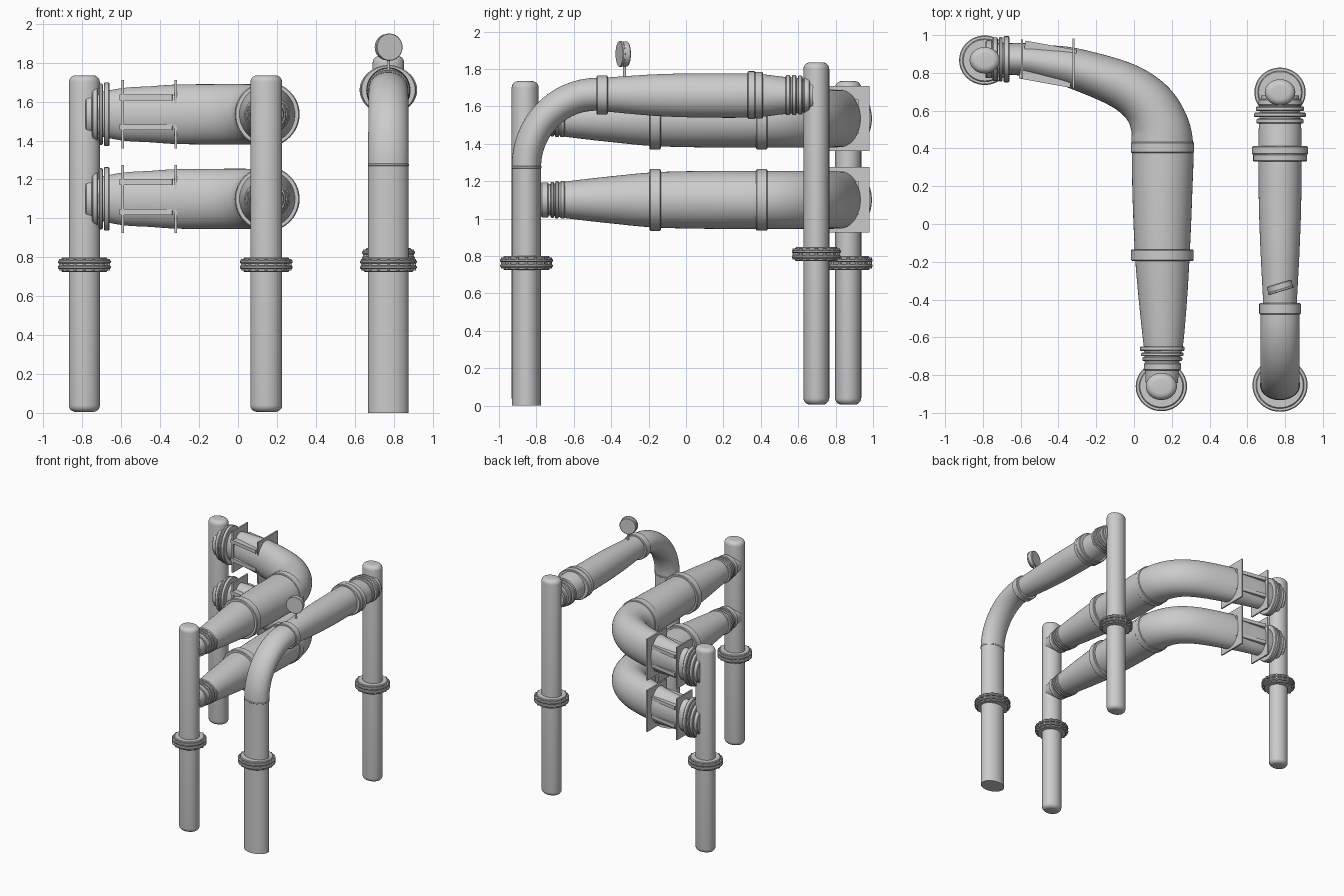
import bpy, bmesh, math
from mathutils import Vector, Matrix

if "Cube" in bpy.data.objects:
    bpy.data.objects.remove(bpy.data.objects["Cube"])

X, Y, Z = Vector((1, 0, 0)), Vector((0, 1, 0)), Vector((0, 0, 1))
SEG = 48


def finish(name, bm, angle=35):
    bmesh.ops.recalc_face_normals(bm, faces=bm.faces)
    me = bpy.data.meshes.new(name)
    bm.to_mesh(me)
    bm.free()
    ob = bpy.data.objects.new(name, me)
    bpy.context.collection.objects.link(ob)
    bpy.ops.object.select_all(action='DESELECT')
    ob.select_set(True)
    bpy.context.view_layer.objects.active = ob
    bpy.ops.object.shade_smooth_by_angle(angle=math.radians(angle))
    return ob


def loft(bm, sections, b):
    """Skin elliptical sections (centre, tangent, ra, rb); rb lies along b."""
    rings = []
    for p, t, ra, rb in sections:
        n = t.cross(b).normalized()
        rings.append([bm.verts.new(p + n * ra * math.cos(a) + b * rb * math.sin(a))
                      for a in (2 * math.pi * i / SEG for i in range(SEG))])
    for r0, r1 in zip(rings, rings[1:]):
        for i in range(SEG):
            j = (i + 1) % SEG
            bm.faces.new((r0[i], r0[j], r1[j], r1[i]))
    bm.faces.new(rings[0][::-1])
    bm.faces.new(rings[-1])


def tube(name, pts, b, steps=6):
    """Smooth tube through (x, y, z, ra, rb) points."""
    def cr(p0, p1, p2, p3, t):
        return [0.5 * (2 * q1 + (q2 - q0) * t + (2 * q0 - 5 * q1 + 4 * q2 - q3) * t * t
                       + (3 * q1 - q0 - 3 * q2 + q3) * t ** 3)
                for q0, q1, q2, q3 in zip(p0, p1, p2, p3)]
    ext = [pts[0]] + list(pts) + [pts[-1]]
    path = [cr(*ext[i:i + 4], k / steps) for i in range(len(pts) - 1) for k in range(steps)]
    path.append(pts[-1])
    pos = [Vector(q[:3]) for q in path]
    secs = []
    for i, q in enumerate(path):
        t = (pos[min(i + 1, len(pos) - 1)] - pos[max(i - 1, 0)]).normalized()
        secs.append((pos[i], t, q[3], q[4]))
    bm = bmesh.new()
    loft(bm, secs, b)
    return finish(name, bm)


def collar(name, c, t, b, w, ra, rb, e=0.005):
    """Bevelled band round a pipe."""
    c, t = Vector(c), Vector(t).normalized()
    bm = bmesh.new()
    loft(bm, [(c + t * d, t, ra - k, rb - k) for d, k in
              ((-w / 2, e), (-w / 2 + e, 0), (w / 2 - e, 0), (w / 2, e))], b)
    return finish(name, bm)


def post(name, x, y, z0, z1, rx, ry):
    """Upright pipe with rounded ends."""
    prof = []
    R = 0.035
    for k in range(6):
        a = math.pi / 2 * k / 5
        prof.append((z0 + R * (1 - math.sin(a)), R * (1 - math.cos(a))))
    prof = prof[::-1]
    prof += [(z0 + z1 - z, d) for z, d in prof[::-1]]
    bm = bmesh.new()
    loft(bm, [(Vector((x, y, z)), Z, rx - d, ry - d) for z, d in prof], Y)
    return finish(name, bm)


def flange(name, x, y, z, r):
    """Bolted joint on an upright pipe: core, two rims and bolts in the gap."""
    collar(name + "_core", (x, y, z), Z, Y, 0.074, r - 0.018, r - 0.022)
    for s, part in ((-1, "lower"), (1, "upper")):
        collar(f"{name}_{part}_rim", (x, y, z + s * 0.014), Z, Y, 0.018, r, r - 0.005)
    bm = bmesh.new()
    for i in range(16):
        a = 2 * math.pi * i / 16
        m = Matrix.Translation((x + (r - 0.013) * math.cos(a), y + (r - 0.018) * math.sin(a), z))
        bmesh.ops.create_cone(bm, cap_ends=True, segments=6, radius1=0.009, radius2=0.009,
                              depth=0.06, matrix=m)
    finish(name + "_bolts", bm)


def box(name, c, size, rz=0):
    bm = bmesh.new()
    bmesh.ops.create_cube(bm, size=1, matrix=Matrix.Translation(c)
                          @ Matrix.Rotation(rz, 4, 'Z') @ Matrix.Diagonal((*size, 1)))
    return finish(name, bm)


# upright posts and their flanges
post("back_left_post", -0.79, 0.867, 0.005, 1.735, 0.08, 0.07)
post("front_middle_post", 0.145, -0.86, 0.005, 1.735, 0.082, 0.072)
post("back_right_post", 0.773, 0.697, 0.005, 1.835, 0.081, 0.069)
flange("back_left_flange", -0.79, 0.867, 0.762, 0.136)
flange("front_middle_flange", 0.145, -0.86, 0.762, 0.136)
flange("back_right_flange", 0.773, 0.697, 0.81, 0.136)
flange("front_right_flange", 0.773, -0.853, 0.762, 0.146)

# two stacked curved pipes
for level, z in (("lower", 1.1), ("upper", 1.535)):
    tube(level + "_curved_pipe", [
        (0.147, -0.84, z, 0.085, 0.07), (0.15, -0.70, z, 0.095, 0.088),
        (0.155, -0.62, z, 0.107, 0.101), (0.153, -0.4, z, 0.128, 0.126),
        (0.15, -0.16, z, 0.145, 0.148), (0.15, 0.15, z, 0.158, 0.155),
        (0.15, 0.42, z, 0.163, 0.155), (0.125, 0.55, z, 0.15, 0.155),
        (0.055, 0.655, z, 0.137, 0.155), (-0.075, 0.74, z, 0.125, 0.155),
        (-0.31, 0.822, z, 0.108, 0.153), (-0.45, 0.85, z, 0.097, 0.144),
        (-0.6, 0.872, z, 0.086, 0.134), (-0.77, 0.872, z, 0.08, 0.1)], Z)
    # bands on the straight run and beside the front post
    for i, (y, w, ra, rb) in enumerate((
            (0.405, 0.06, 0.167, 0.165), (-0.165, 0.06, 0.166, 0.166),
            (-0.66, 0.025, 0.118, 0.1), (-0.69, 0.02, 0.112, 0.1),
            (-0.715, 0.02, 0.106, 0.096), (-0.755, 0.04, 0.098, 0.094))):
        collar(f"{level}_front_band_{i}", (0.15, y, z), Y, Z, w, ra, rb)
    # bands beside the back post
    for i, (x, w, ra, rb) in enumerate((
            (-0.675, 0.03, 0.122, 0.163), (-0.705, 0.02, 0.118, 0.158),
            (-0.735, 0.03, 0.115, 0.146), (-0.767, 0.036, 0.1, 0.118))):
        collar(f"{level}_back_band_{i}", (x, 0.872, z), X, Z, w, ra, rb)
    # square brace plates joined by rails
    box(level + "_inner_plate", (-0.32, 0.85, z), (0.012, 0.262, 0.35))
    box(level + "_outer_plate", (-0.593, 0.873, z), (0.012, 0.205, 0.35))
    for s, part in ((-1, "low"), (1, "high")):
        box(f"{level}_{part}_rail", (-0.456, 0.846, z + 0.01 + s * 0.077),
            (0.275, 0.203, 0.03), -0.18)

# right hand pipe: riser, elbow and barrel
bm = bmesh.new()
secs = [(Vector((0.773, -0.853, z)), Z, 0.078, 0.104) for z in (0.0, 0.6, 1.27)]
for k in range(17):
    a = math.pi / 2 * k / 16
    p = Vector((0.773, -0.476 - 0.377 * math.cos(a), 1.28 + 0.385 * math.sin(a)))
    t = Vector((0, math.sin(a), math.cos(a)))
    secs.append((p, t, 0.078 + 0.01 * k / 16, 0.104 - 0.002 * k / 16))
loft(bm, secs, X)
finish("right_riser_elbow", bm)
collar("riser_seam", (0.773, -0.853, 1.275), Z, Y, 0.014, 0.106, 0.080, 0.003)
tube("right_barrel", [
    (0.773, -0.48, 1.665, 0.086, 0.088), (0.773, -0.4, 1.663, 0.093, 0.09),
    (0.773, -0.15, 1.66, 0.112, 0.103), (0.773, 0.1, 1.658, 0.118, 0.112),
    (0.773, 0.36, 1.658, 0.117, 0.114), (0.773, 0.52, 1.658, 0.1, 0.112),
    (0.773, 0.68, 1.658, 0.085, 0.1)], X)
for i, (y, w, ra, rb) in enumerate((
        (-0.448, 0.06, 0.104, 0.11), (0.35, 0.04, 0.128, 0.142), (0.39, 0.045, 0.125, 0.148),
        (0.545, 0.025, 0.107, 0.125), (0.578, 0.025, 0.107, 0.137),
        (0.61, 0.025, 0.104, 0.127), (0.645, 0.035, 0.097, 0.115))):
    collar(f"right_band_{i}", (0.773, y, 1.66), Y, X, w, ra, rb)

# pressure gauge
spin = math.radians(17)
face = Vector((math.sin(spin), -math.cos(spin), 0))
g = Vector((0.773, -0.335, 1.88))
collar("gauge_dial", g, face, Z, 0.046, 0.068, 0.068)
collar("gauge_rim", g + face * 0.016, face, Z, 0.014, 0.07, 0.07, 0.003)
collar("gauge_stem", (0.773, -0.328, 1.78), Z, Y, 0.12, 0.008, 0.008, 0.002)
